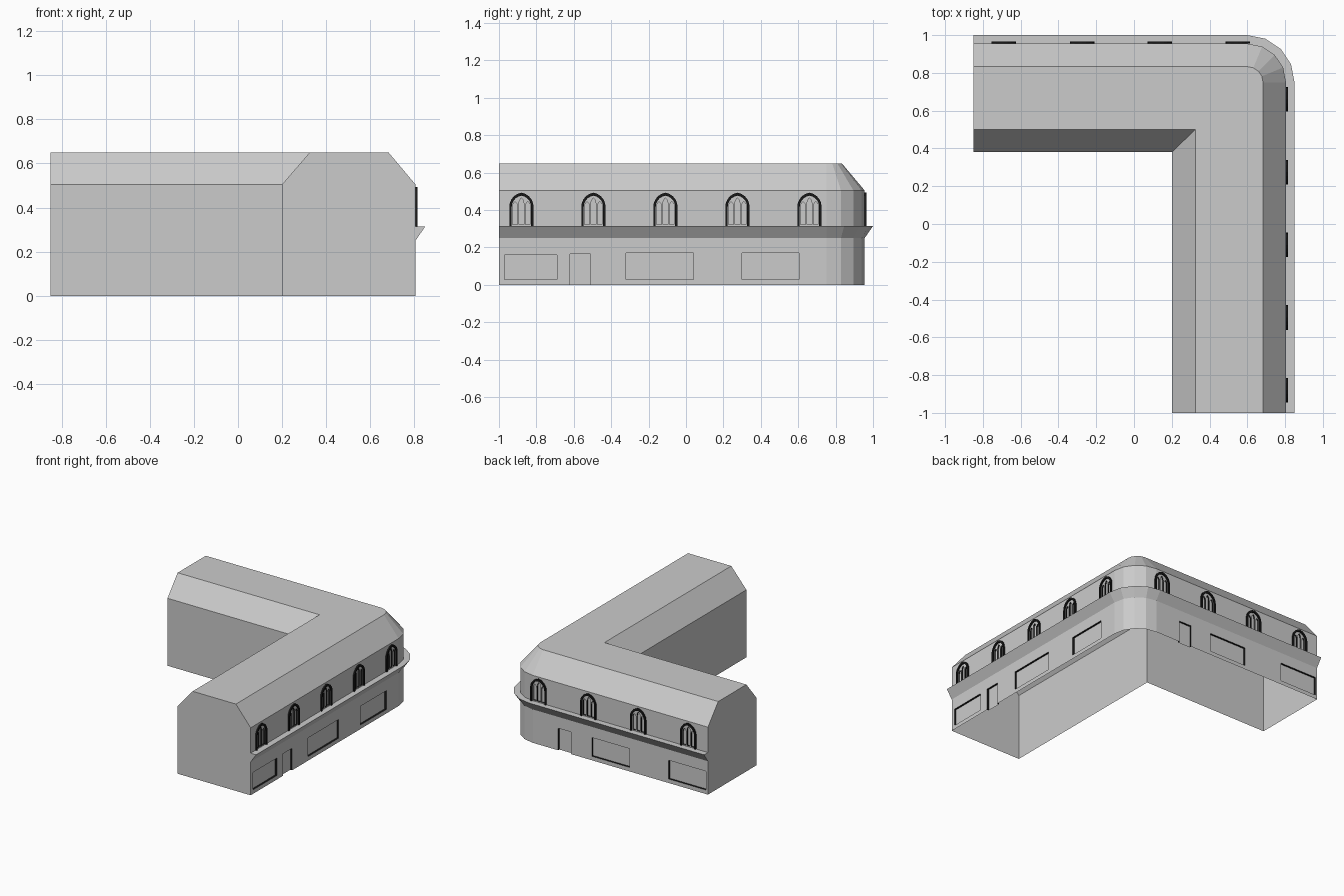
import bpy, bmesh, math

if "Cube" in bpy.data.objects:
    bpy.data.objects.remove(bpy.data.objects["Cube"])

black = bpy.data.materials.new("black_trim")
black.diffuse_color = (0.01, 0.01, 0.01, 1)
black.use_nodes = True
black.node_tree.nodes["Principled BSDF"].inputs["Base Color"].default_value = black.diffuse_color
grey = bpy.data.materials.new("grey_wall")

CX, CY, R = 0.6, 0.75, 0.205      # rounded corner centre and wall radius


def right_wall(u, d, z):
    return (CX + R + d, u, z)


def back_wall(u, d, z):
    return (u, CY + R + d, z)


def finish(bm, name, mats=()):
    bmesh.ops.recalc_face_normals(bm, faces=bm.faces)
    me = bpy.data.meshes.new(name)
    bm.to_mesh(me)
    bm.free()
    ob = bpy.data.objects.new(name, me)
    bpy.context.collection.objects.link(ob)
    for m in mats:
        me.materials.append(m)
    return ob


def street_path(r):
    """Line along the street side, round the corner, at distance r from its centre."""
    pts = [(-0.85, CY + r)]
    for i in range(5):
        a = math.pi / 2 * (1 - i / 4)
        pts.append((CX + r * math.cos(a), CY + r * math.sin(a)))
    return pts + [(CX + r, -1)]


def bridge(bm, a, b, closed):
    n = len(a)
    for i in range(n if closed else n - 1):
        j = (i + 1) % n
        bm.faces.new((a[i], a[j], b[j], b[i]))


def prism(bm, outline, place, d0, d1):
    a = [bm.verts.new(place(u, d0, z)) for u, z in outline]
    b = [bm.verts.new(place(u, d1, z)) for u, z in outline]
    bm.faces.new(a)
    bm.faces.new(b[::-1])
    bridge(bm, a, b, True)


def arch(c, w, z0, spring, peak, n=5):
    """Pointed arch outline, from bottom left over the peak to bottom right."""
    h = peak - spring
    rad = (w * w + h * h) / (2 * w)
    end = math.acos(max(-1, min(1, (rad - w) / rad)))
    left = [(-w + rad - rad * math.cos(end * i / n),
             spring + rad * math.sin(end * i / n)) for i in range(n + 1)]
    half = [(-w, z0)] + left
    return [(c + u, z) for u, z in half] + [(c - u, z) for u, z in half[-2::-1]]


# L-shaped body with sloped roof edges
bm = bmesh.new()
rings = []
for z, r, ix, iy in ((0, R, 0.2, 0.38), (0.505, R, 0.2, 0.38), (0.65, 0.083, 0.325, 0.5)):
    pts = street_path(r) + [(ix, -1), (ix, iy), (-0.85, iy)]
    rings.append([bm.verts.new((x, y, z)) for x, y in pts])
bridge(bm, rings[0], rings[1], True)
bridge(bm, rings[1], rings[2], True)
bm.faces.new(rings[0])
bm.faces.new(rings[2])
body = finish(bm, "building", (grey, black))

walls = (
    (right_wall, (-0.88, -0.495, -0.11, 0.275, 0.66),
     ((-0.97, -0.69, 0.03, 0.16), (-0.62, -0.51, -0.02, 0.165),
      (-0.32, 0.04, 0.03, 0.17), (0.30, 0.605, 0.03, 0.17))),
    (back_wall, (-0.69, -0.275, 0.137, 0.55),
     ((0.285, 0.39, -0.02, 0.165), (-0.2, 0.11, 0.03, 0.17),
      (-0.835, -0.525, 0.03, 0.17))),
)

# Recesses: shop windows, doors and three lancets per upper window
bm = bmesh.new()
for place, centres, openings in walls:
    for u0, u1, z0, z1 in openings:
        prism(bm, [(u0, z0), (u1, z0), (u1, z1), (u0, z1)], place, -0.015, 0.02)
    for c in centres:
        for off, w, spring, peak in ((-0.034, 0.013, 0.42, 0.445), (0, 0.013, 0.435, 0.465),
                                     (0.034, 0.013, 0.42, 0.445)):
            prism(bm, arch(c + off, w, 0.322, spring, peak, 3), place, -0.01, 0.02)
cutter = finish(bm, "recess_cutter", (grey,))
cutter.hide_render = True
mod = body.modifiers.new("recesses", 'BOOLEAN')
mod.operation = 'DIFFERENCE'
mod.solver = 'EXACT'
mod.object = cutter
bpy.context.view_layer.objects.active = body
bpy.ops.object.modifier_apply(modifier=mod.name)
bpy.data.objects.remove(cutter)

# Open underside, black reveals
bm = bmesh.new()
bm.from_mesh(body.data)
bm.normal_update()
floor = [f for f in bm.faces if f.normal.z < -0.9 and f.calc_center_median().z < 0.001]
bmesh.ops.delete(bm, geom=floor, context='FACES')
for f in bm.faces:
    c = f.calc_center_median()
    on_right = 0.78 < c.x < 0.804 and c.y < 0.74 and abs(f.normal.x) < 0.5
    on_back = 0.93 < c.y < 0.954 and c.x < 0.59 and abs(f.normal.y) < 0.5
    f.material_index = 1 if (on_right or on_back) and c.z < 0.48 else 0
bm.to_mesh(body.data)
bm.free()

# Ledge between the floors
bm = bmesh.new()
lines = [[bm.verts.new((x, y, z)) for x, y in street_path(r)]
         for r, z in ((R, 0.25), (0.25, 0.315), (R, 0.315))]
for i in range(3):
    bridge(bm, lines[i], lines[(i + 1) % 3], False)
bm.faces.new([l[0] for l in lines])
bm.faces.new([l[-1] for l in lines])
finish(bm, "ledge")

# Black pointed frames of the upper windows
bm = bmesh.new()
for place, centres, _ in walls:
    for c in centres:
        outer = arch(c, 0.065, 0.315, 0.417, 0.493)
        inner = arch(c, 0.052, 0.315, 0.417, 0.477)
        rows = [[bm.verts.new(place(u, d, z)) for u, z in line]
                for line, d in ((outer, 0), (outer, 0.01), (inner, 0.01), (inner, 0))]
        for i in range(3):
            bridge(bm, rows[i], rows[i + 1], False)
        for k in (0, -1):
            bm.faces.new([row[k] for row in rows])
finish(bm, "window_frames", (black,))
